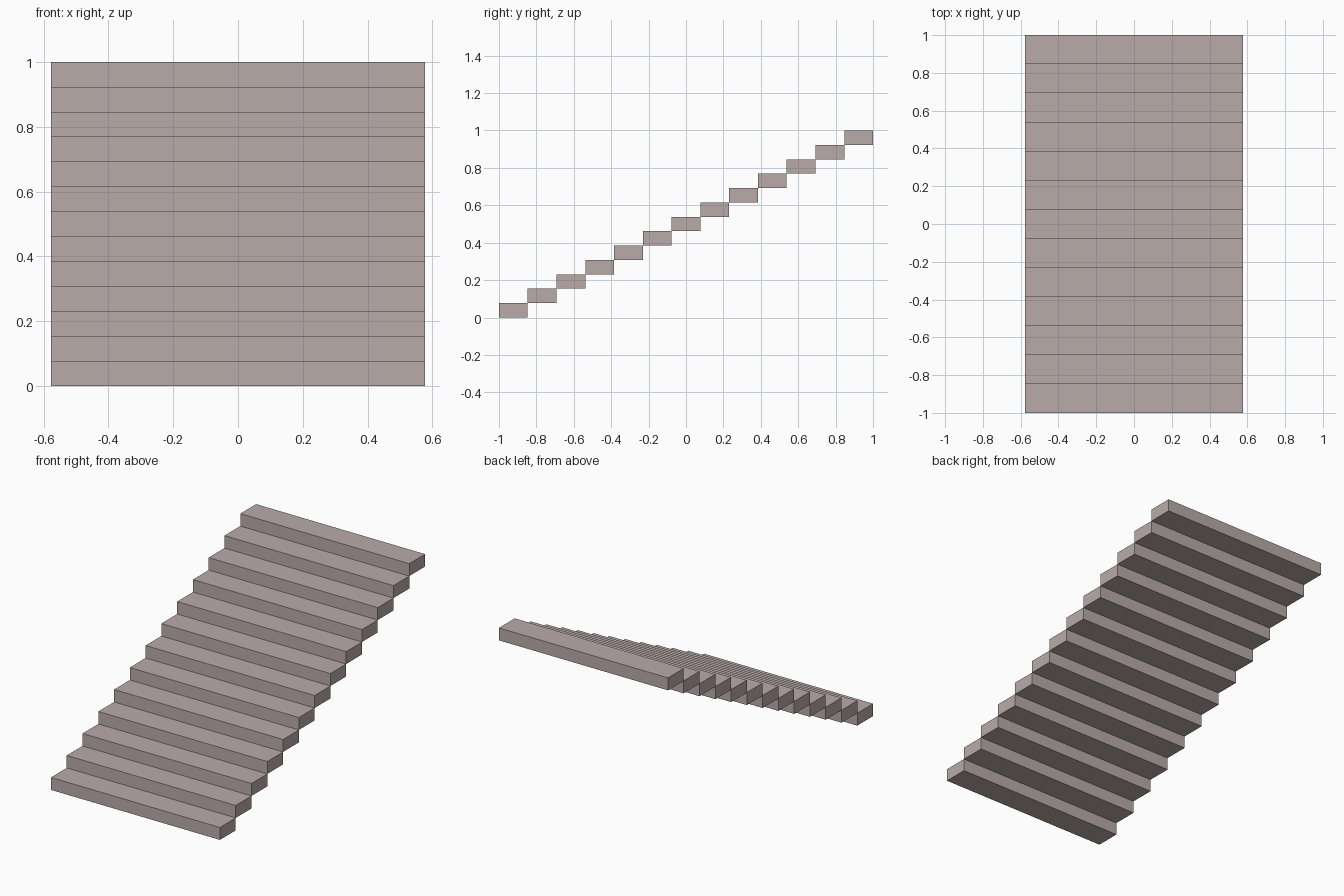
import bpy

cube = bpy.data.objects.get("Cube")
if cube:
    bpy.data.objects.remove(cube, do_unlink=True)

STEPS = 13
DEPTH = 2 / STEPS
RISE = 1 / STEPS
WIDTH = 1.154

# Warm grey stone
stone = bpy.data.materials.new("warm_grey_stone")
stone.use_nodes = True
colour = (0.49, 0.41, 0.40, 1)
stone.diffuse_color = colour
stone.node_tree.nodes["Principled BSDF"].inputs["Base Color"].default_value = colour


def add_step(i):
    """One solid block, set a full depth and rise beyond the one before."""
    y = -1 + (i + 0.5) * DEPTH
    z = (i + 0.5) * RISE
    bpy.ops.mesh.primitive_cube_add(size=1, location=(0, y, z))
    step = bpy.context.object
    step.name = f"step_{i + 1}"
    step.scale = (WIDTH, DEPTH, RISE)
    bpy.ops.object.transform_apply(location=False, rotation=False, scale=True)
    step.data.materials.append(stone)


# Straight flight, rising from front to back
for i in range(STEPS):
    add_step(i)
